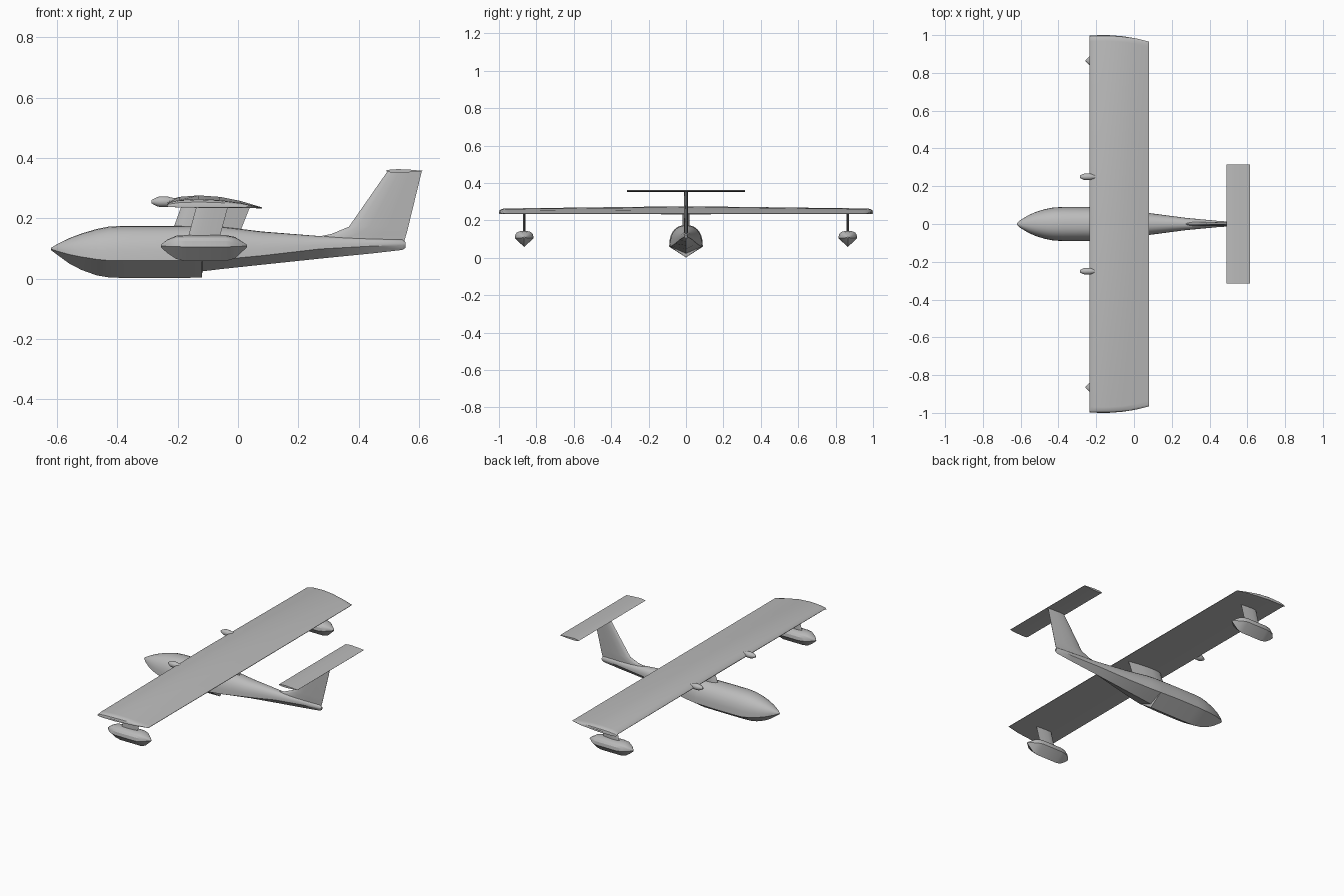
import bpy, bmesh
from math import sin, cos, pi, radians

cube = bpy.data.objects.get("Cube")
if cube:
    bpy.data.objects.remove(cube, do_unlink=True)

grey = bpy.data.materials.new("plain_grey")
grey.use_nodes = True
grey.diffuse_color = (0.5, 0.5, 0.5, 1)
grey.node_tree.nodes["Principled BSDF"].inputs["Base Color"].default_value = (0.5, 0.5, 0.5, 1)


def loft(name, rings, angle=35):
    """Skin a list of equal-length point rings and cap both ends."""
    bm = bmesh.new()
    rows = [[bm.verts.new(p) for p in ring] for ring in rings]
    n = len(rows[0])
    for a, b in zip(rows, rows[1:]):
        for i in range(n):
            j = (i + 1) % n
            bm.faces.new((a[i], a[j], b[j], b[i]))
    bm.faces.new(rows[0])
    bm.faces.new(rows[-1])
    bmesh.ops.recalc_face_normals(bm, faces=bm.faces)
    mesh = bpy.data.meshes.new(name)
    bm.to_mesh(mesh)
    bm.free()
    mesh.materials.append(grey)
    obj = bpy.data.objects.new(name, mesh)
    bpy.context.collection.objects.link(obj)
    bpy.ops.object.select_all(action='DESELECT')
    obj.select_set(True)
    bpy.context.view_layer.objects.active = obj
    bpy.ops.object.shade_smooth_by_angle(angle=radians(angle))
    return obj


def hull(name, stations, y=0, steps=14, power=0.85, angle=35):
    """Rounded top over a V bottom; stations are x, half width, top, chine, keel."""
    rings = []
    for x, w, top, chine, keel in stations:
        ring = []
        for i in range(steps + 1):
            t = pi * i / steps
            c, s = cos(t), max(sin(t), 0)
            side = 1 if c > 0 else -1
            ring.append((x, y + side * w * abs(c) ** power, chine + (top - chine) * s ** power))
        ring.append((x, y, keel))
        rings.append(ring)
    return loft(name, rings, angle)


# Streamlined section: fraction of chord, fraction of half thickness
TEARDROP = [(0, 0), (.04, .45), (.15, .85), (.35, 1), (.65, .7), (1, .06)]
SECTION = TEARDROP + [(u, -v) for u, v in TEARDROP[:0:-1]]


def upright(name, levels, half, y=0):
    """Vertical streamlined blade; levels are z, front x, rear x."""
    return loft(name, [[(a + u * (b - a), y + v * half, z) for u, v in SECTION]
                       for z, a, b in levels])


# Fuselage with stepped boat hull
hull("fuselage", [
    (-.62, .003, .102, .098, .094),
    (-.60, .022, .114, .091, .079),
    (-.56, .046, .134, .080, .050),
    (-.52, .064, .149, .072, .029),
    (-.47, .079, .164, .064, .011),
    (-.43, .087, .172, .060, .004),
    (-.38, .090, .175, .060, .002),
    (-.24, .090, .175, .060, .002),
    (-.12, .085, .175, .060, .003),
    (-.118, .085, .175, .060, .024),
    (-.06, .078, .173, .063, .031),
    (.08, .058, .156, .076, .046),
    (.27, .033, .141, .098, .066),
    (.45, .016, .133, .108, .084),
    (.545, .011, .129, .111, .095),
    (.556, .006, .120, .111, .102),
])

# Wing with a flat underside, thinning to swept rounded tips
AIRFOIL = [(-.235, .250), (-.227, .261), (-.195, .271), (-.13, .276), (-.06, .271),
           (.01, .257), (.08, .236), (.08, .233), (0, .234), (-.12, .234),
           (-.20, .237), (-.23, .243)]


def wing_ring(side, inset, scale):
    ring = []
    for x, z in AIRFOIL:
        span = (1 - .6 * (x + .16) ** 2 - inset) * side
        ring.append((x, span, .236 + (z - .236) * scale))
    return ring


centre = [(x, 0, z) for x, z in AIRFOIL]
tips = [(0, .2), (.003, .45), (.012, .63), (.03, .7)]
loft("wing", [wing_ring(-1, *t) for t in tips] + [centre]
     + [wing_ring(1, *t) for t in reversed(tips)])

# Tail surfaces
upright("tail_fin", [(.11, .20, .548), (.139, .265, .556), (.148, .31, .559),
                     (.172, .368, .565), (.357, .497, .610)], .011)
loft("tailplane", [[(.49 + .125 * u, y, .357 + .006 * v) for u, v in SECTION]
                   for y in (-.315, .315)])

# Central pylon holding the wing
upright("wing_pylon", [(.13, -.228, -.003), (.245, -.186, .043)], .02)

for side, label in ((1, "left"), (-1, "right")):
    # Engine pod on the leading edge
    pod = [(-.287, .005), (-.279, .010), (-.266, .016), (-.258, .0175),
           (-.235, .0175), (-.222, .014), (-.19, .008)]
    loft(label + "_engine", [[(x, side * .25 + r * cos(k * pi / 8), .255 + r * sin(k * pi / 8))
                              for k in range(16)] for x, r in pod])
    # Wingtip float and its strut
    fy = side * .865
    hull(label + "_float", [
        (-.256, .003, .112, .108, .104),
        (-.235, .025, .129, .107, .085),
        (-.205, .043, .142, .106, .065),
        (-.175, .050, .144, .105, .058),
        (-.04, .050, .144, .105, .058),
        (-.01, .038, .138, .106, .067),
        (.03, .004, .112, .108, .104),
    ], fy, steps=8, power=.7, angle=25)
    upright(label + "_float_strut", [(.125, -.169, -.064), (.243, -.137, -.032)], .006, fy)
